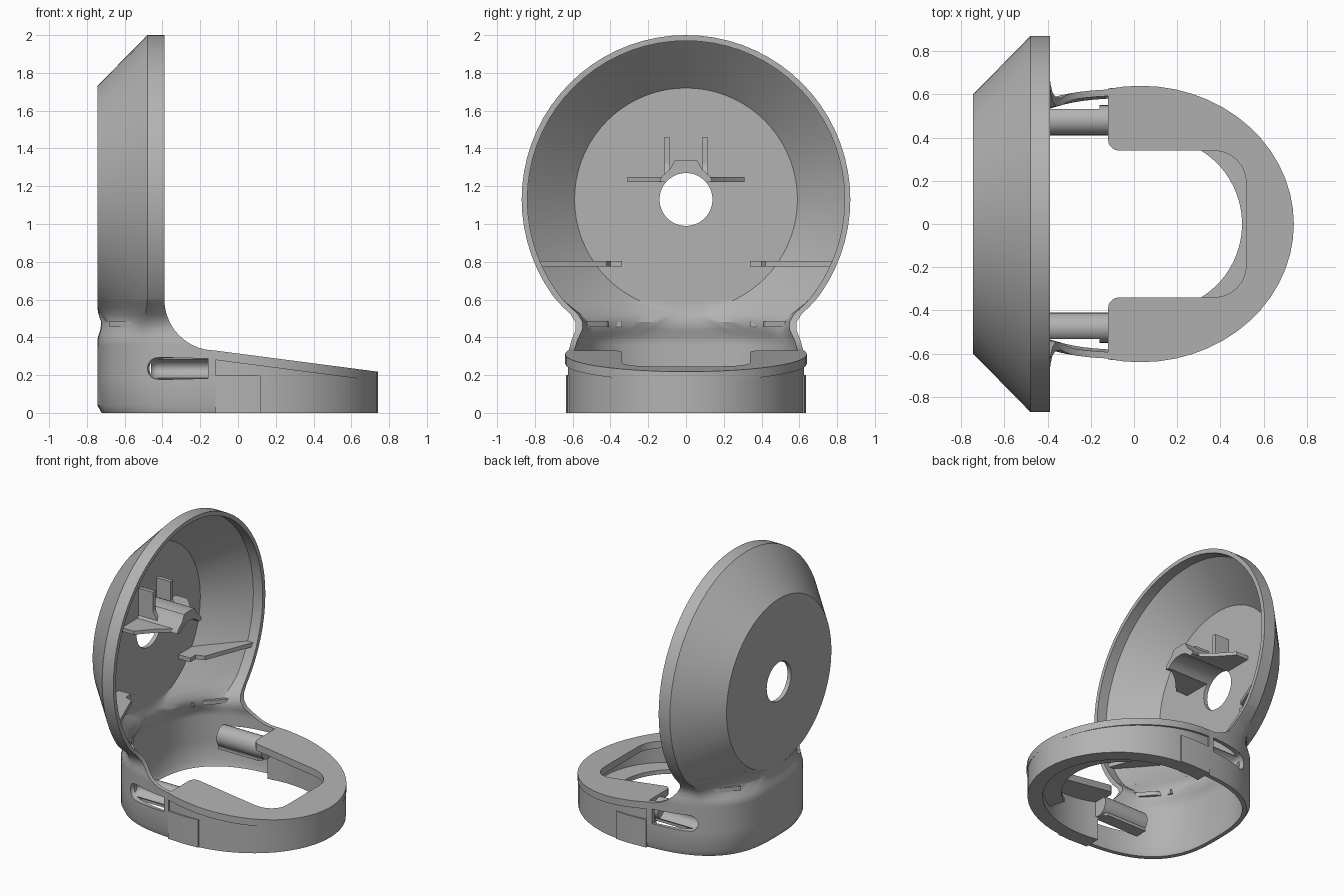
import bpy, bmesh
from math import sin, cos, acos, pi, sqrt, radians

cube = bpy.data.objects.get("Cube")
if cube:
    bpy.data.objects.remove(cube, do_unlink=True)

grey = bpy.data.materials.new("plain grey")
grey.use_nodes = True
COLOUR = (0.45, 0.45, 0.45, 1)
grey.diffuse_color = COLOUR
for node in grey.node_tree.nodes:
    if node.type == 'BSDF_PRINCIPLED':
        node.inputs["Base Color"].default_value = COLOUR

CZ = 1.13          # height of the bowl axis
WALL = 0.03        # shell thickness
SEAM = 0.6         # height where the neck meets the bowl
parts = []


def loft(name, rings, closed=False, cut_below=None):
    """Bridge closed rings of points, capping the ends unless closed."""
    bm = bmesh.new()
    rows = [[bm.verts.new(p) for p in ring] for ring in rings]
    n = len(rows[0])
    pairs = list(zip(rows, rows[1:]))
    if closed:
        pairs.append((rows[-1], rows[0]))
    else:
        bm.faces.new(rows[0])
        bm.faces.new(rows[-1])
    for a, b in pairs:
        for i in range(n):
            j = (i + 1) % n
            bm.faces.new((a[i], a[j], b[j], b[i]))
    bmesh.ops.recalc_face_normals(bm, faces=bm.faces[:])
    if cut_below is not None:
        bmesh.ops.bisect_plane(bm, geom=bm.verts[:] + bm.edges[:] + bm.faces[:],
                               plane_co=(0, 0, cut_below), plane_no=(0, 0, 1),
                               clear_inner=True)
    mesh = bpy.data.meshes.new(name)
    bm.to_mesh(mesh)
    bm.free()
    mesh.materials.append(grey)
    obj = bpy.data.objects.new(name, mesh)
    bpy.context.collection.objects.link(obj)
    parts.append(obj)
    return obj


def plate(name, pts, low, high):
    """Upright prism over an xy outline; low and high are functions of x."""
    return loft(name, [[(x, y, f(x)) for x, y in pts] for f in (low, high)])


def level(z):
    return lambda x: z


def arc(cx, a, b, limit, n=32, cy=0, start=None):
    start = -limit if start is None else start
    return [(cx + a * cos(t), cy + b * sin(t))
            for t in (radians(start + (limit - start) * i / n) for i in range(n + 1))]


# Bowl: a thin conical dish with a central hole, turned about the x axis
profile = [(-0.745, 0.14), (-0.745, 0.6), (-0.48, 0.87), (-0.39, 0.87),
           (-0.39, 0.84), (-0.465, 0.84), (-0.715, 0.59), (-0.715, 0.14)]
turns = [2 * pi * i / 72 for i in range(72)]
loft("bowl", [[(x, r * sin(t), CZ + r * cos(t)) for x, r in profile] for t in turns],
     closed=True, cut_below=SEAM)


# Neck: sections that blend from the rounded base into the bowl
def section(z, d):
    rim = -0.12
    if z > 0.33:
        rim -= 0.27 * sqrt(max(0, 1 - ((SEAM - z) / 0.27) ** 2))
    dz = CZ - z
    r0, r1, x0, x1 = 0.6 - d / 3, 0.87 - d, -0.745 + d, -0.48 + d / 2
    flat = sqrt(max(r0 ** 2 - dz ** 2, 0))
    wide = sqrt(max(r1 ** 2 - dz ** 2, flat ** 2 + 0.01))
    w = min(1, max(0, (z - 0.38) / (SEAM - 0.38)))
    w = w * w * (3 - 2 * w)
    power = 2.8
    a, b = 0.775 - d, 0.625 - d
    if z == 0:
        a, b = a * 0.97, b * 0.98
    end = acos(((0.03 - rim) / a) ** (power / 2))
    pts = []
    for i in range(-20, 21):
        s, side = abs(i) / 20, (-1 if i < 0 else 1)
        if s <= 0.8:
            y = flat * s / 0.3 if s < 0.3 else flat + (wide - flat) * (s - 0.3) / 0.5
            k = (sqrt(y * y + dz * dz) - r0) / (r1 - r0)
            x = x0 + (x1 - x0) * min(1, max(0, k))
        else:
            y, x = wide, x1 + (rim - x1) * (s - 0.8) / 0.2
        bx = 0.03 - a * cos(s * end) ** (2 / power)
        by = b * sin(s * end) ** (2 / power)
        pts.append((bx + (x - bx) * w, side * (by + (y - by) * w), z))
    return pts


heights = [0, 0.04, 0.18, 0.33, 0.335, 0.345, 0.36, 0.38, 0.41, 0.44,
           0.48, 0.52, 0.56, SEAM]
neck = loft("neck", [section(z, 0) + section(z, WALL)[::-1] for z in heights])


# Base ring: curved wall under a sloping deck with a rounded slot
def slope(x):
    return 0.33 - (x + 0.12) * 0.13


outer = arc(0.03, 0.71, 0.625, 102.2)
inner = arc(0.03, 0.61, 0.525, 104.2)
plate("base_wall", outer + inner[::-1], level(0), lambda x: slope(x) - 0.01)

half_slot = arc(0.37, 0.15, 0.15, 90, 6, 0.19, start=0) + \
    arc(-0.07, 0.05, 0.05, 180, 5, 0.39, start=270)[::-1][::-1][::-1]
corner = [(-0.07 - 0.05 * sin(t), 0.39 - 0.05 * cos(t))
          for t in (pi / 2 * i / 5 for i in range(6))]
half_slot = half_slot[:7] + corner
slot = half_slot[::-1] + [(x, -y) for x, y in half_slot]
deck_edge = arc(0.03, 0.71, 0.64, 102.2)
plate("deck", deck_edge + slot, lambda x: slope(x) - 0.05, slope)

# Lower lip seen through the slot
plate("lower_lip", arc(0.03, 0.65, 0.56, 60) + arc(0.1, 0.4, 0.4, 58)[::-1],
      level(0.05), level(0.08))


def rod(name, x_sections, cy, cz):
    """Rod along x made from (x, y radius, z radius) sections."""
    ring = [2 * pi * i / 24 for i in range(24)]
    return loft(name, [[(x, cy + ry * cos(t), cz + rz * sin(t)) for t in ring]
                       for x, ry, rz in x_sections])


def cut(obj, cutter):
    mod = obj.modifiers.new("pocket", 'BOOLEAN')
    mod.operation = 'DIFFERENCE'
    mod.object = cutter
    bpy.context.view_layer.objects.active = obj
    bpy.ops.object.modifier_apply(modifier=mod.name)


# Mirrored parts on the left and right of the opening
upper_shelf = [(-0.73, 0.34), (-0.62, 0.34), (-0.62, 0.4), (-0.56, 0.42),
               (-0.42, 0.78), (-0.48, 0.78), (-0.73, 0.5)]
lower_shelf = [(-0.68, 0.34), (-0.6, 0.34), (-0.6, 0.4), (-0.54, 0.42),
               (-0.43, 0.55), (-0.57, 0.47)]
bar = [(-0.73, 0.12), (-0.42, 0.12), (-0.52, 0.2), (-0.62, 0.31), (-0.73, 0.31)]
tube_shelf = [(-0.46, 0.43), (-0.14, 0.43), (-0.12, 0.45), (-0.12, 0.52), (-0.46, 0.52)]
side_panel = [(-0.12, 0.6), (0.12, 0.6), (0.12, 0.628), (0.03, 0.634), (-0.12, 0.628)]
fin = [(-0.73, 1.24), (-0.55, 1.24), (-0.6, 1.32), (-0.6, 1.46), (-0.73, 1.46)]

for label, m in (("left", 1), ("right", -1)):
    for name, pts, low, high in (
            ("upper_shelf", upper_shelf, 0.775, 0.805),
            ("lower_shelf", lower_shelf, 0.455, 0.485),
            ("bracket_bar", bar, 1.222, 1.248),
            ("tube_shelf", tube_shelf, 0.155, 0.175),
            ("side_panel", side_panel, 0, 0.2)):
        plate(f"{label}_{name}", [(x, m * y) for x, y in pts], level(low), level(high))
    loft(f"{label}_bracket_fin",
         [[(x, m * y, z) for x, z in fin] for y in (0.087, 0.115)])

    # Round-ended pocket in the neck wall with a tube housing behind it
    housing = rod(f"{label}_tube_housing",
                  [(-0.46, 0.07, 0.075), (-0.1, 0.07, 0.075)], m * 0.48, 0.235)
    rounded = [(-0.425 - 0.058 * cos(t), 0.1 * sin(t), 0.058 * sin(t))
               for t in (pi / 2 * (i + 0.3) / 6.3 for i in range(7))]
    cutter = rod(f"{label}_pocket_cutter", rounded + [(-0.16, 0.1, 0.058)],
                 m * 0.58, 0.235)
    cutter.hide_render = True
    cut(neck, cutter)
    cut(housing, cutter)
    parts.remove(cutter)
    bpy.data.objects.remove(cutter, do_unlink=True)

# Arched canopy over the hole
arch = [(0.14 * cos(t), CZ + 0.14 * sin(t))
        for t in (radians(40 + 10 * i) for i in range(11))]
canopy_top = [(-0.14, 1.225), (-0.13, 1.25), (-0.085, 1.29), (-0.06, 1.335), (-0.045, 1.34)]
canopy = arch + canopy_top + [(-y, z) for y, z in canopy_top[::-1]]
loft("canopy", [[(x, y, z) for y, z in canopy] for x in (-0.73, -0.388)])

# Smooth the curved surfaces and keep the hard edges
bpy.ops.object.select_all(action='DESELECT')
for obj in parts:
    obj.select_set(True)
bpy.context.view_layer.objects.active = parts[0]
bpy.ops.object.shade_smooth_by_angle(angle=radians(30))
